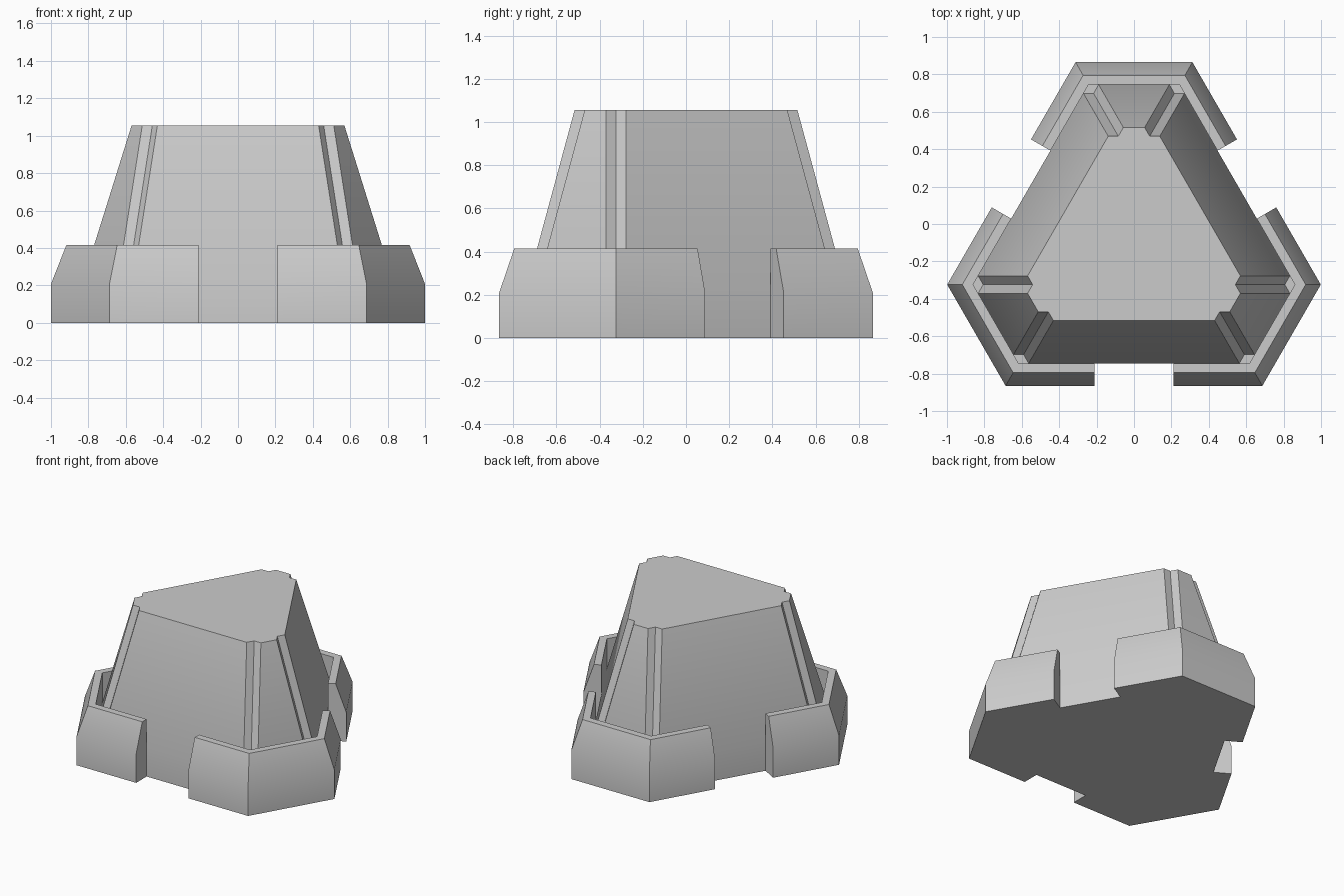
import bpy, bmesh, math
from mathutils import Vector, Matrix

if "Cube" in bpy.data.objects:
    bpy.data.objects.remove(bpy.data.objects["Cube"])

LONG, SHORT = 0.757, 0.973      # distance from the axis to long and short sides
MID = Vector((0, -0.108, 0))    # axis of the threefold symmetry
STEP, RIM, TOP = 0.21, 0.415, 1.055
INSET, TAPER, NOTCH, GAP = 0.12, 0.229, 0.054, 0.21
C30 = math.cos(math.pi / 6)
TURNS = [Matrix.Rotation(k * math.tau / 3, 3, 'Z') for k in range(3)]

grey = bpy.data.materials.new("stone grey")
grey.use_nodes = True
grey.diffuse_color = (0.6, 0.6, 0.6, 1)
grey.node_tree.nodes["Principled BSDF"].inputs["Base Color"].default_value = (0.6, 0.6, 0.6, 1)


def finish(bm, name):
    bmesh.ops.recalc_face_normals(bm, faces=bm.faces)
    mesh = bpy.data.meshes.new(name)
    bm.to_mesh(mesh)
    bm.free()
    obj = bpy.data.objects.new(name, mesh)
    bpy.context.collection.objects.link(obj)
    mesh.materials.append(grey)
    bpy.ops.object.select_all(action='DESELECT')
    obj.select_set(True)
    bpy.context.view_layer.objects.active = obj
    bpy.ops.object.shade_smooth_by_angle(angle=math.radians(30))


def corner(off):
    """Right-hand corner of the back short side, moved inward by off."""
    return Vector((((LONG - off) - 0.5 * (SHORT - off)) / C30, SHORT - off, 0))


def mirrored(points):
    """Right-hand points followed by their mirror images, going round."""
    return points + [Vector((-p.x, p.y, p.z)) for p in reversed(points)]


def place(p, turn, z):
    return turn @ p + MID + Vector((0, 0, z))


def bridge(bm, a, b, closed=True):
    for i in range(len(a) if closed else len(a) - 1):
        j = (i + 1) % len(a)
        bm.faces.new((a[i], a[j], b[j], b[i]))


# Tapered body with notched corners above a plain base
def body_ring(bm, off, z, notched):
    c = corner(off)
    along_short = Vector((-NOTCH, 0, 0))
    along_long = Vector((0.5, -C30, 0)) * NOTCH
    middle = c + along_short + along_long if notched else c
    half = [c + along_long, middle, c + along_short]
    return [bm.verts.new(place(p, t, z)) for t in TURNS for p in mirrored(half)]


bm = bmesh.new()
foot = body_ring(bm, INSET, 0, False)
step = body_ring(bm, INSET, STEP, False)
top = body_ring(bm, INSET + TAPER, TOP, True)
inner = body_ring(bm, INSET, STEP, True)
bridge(bm, foot, step)
for i in range(1, len(step), 3):        # notch floors
    bm.faces.new((step[i - 1], step[i], step[i + 1], inner[i]))
shoulder = [inner[i] if i % 3 == 1 else step[i] for i in range(len(step))]
for i, v in enumerate(inner):
    if i % 3 != 1:
        bm.verts.remove(v)
bridge(bm, shoulder, top)
bm.faces.new(foot)
bm.faces.new(top)
finish(bm, "tapered_body")

# Low wall wrapped round each corner, open along the long sides
section = [(0, 0), (0, STEP), (0.07, RIM), (INSET, RIM), (INSET, 0)]
for turn, name in zip(TURNS, ("back", "right", "left")):
    bm = bmesh.new()
    rows = []
    for off, z in section:
        end = Vector((C30, 0.5, 0)) * (LONG - off) + Vector((-0.5, C30, 0)) * GAP
        rows.append([bm.verts.new(place(p, turn, z)) for p in mirrored([end, corner(off)])])
    for i, row in enumerate(rows):
        bridge(bm, row, rows[(i + 1) % len(rows)], closed=False)
    for k in (0, -1):
        bm.faces.new([row[k] for row in rows])
    finish(bm, name + "_corner_wall")
